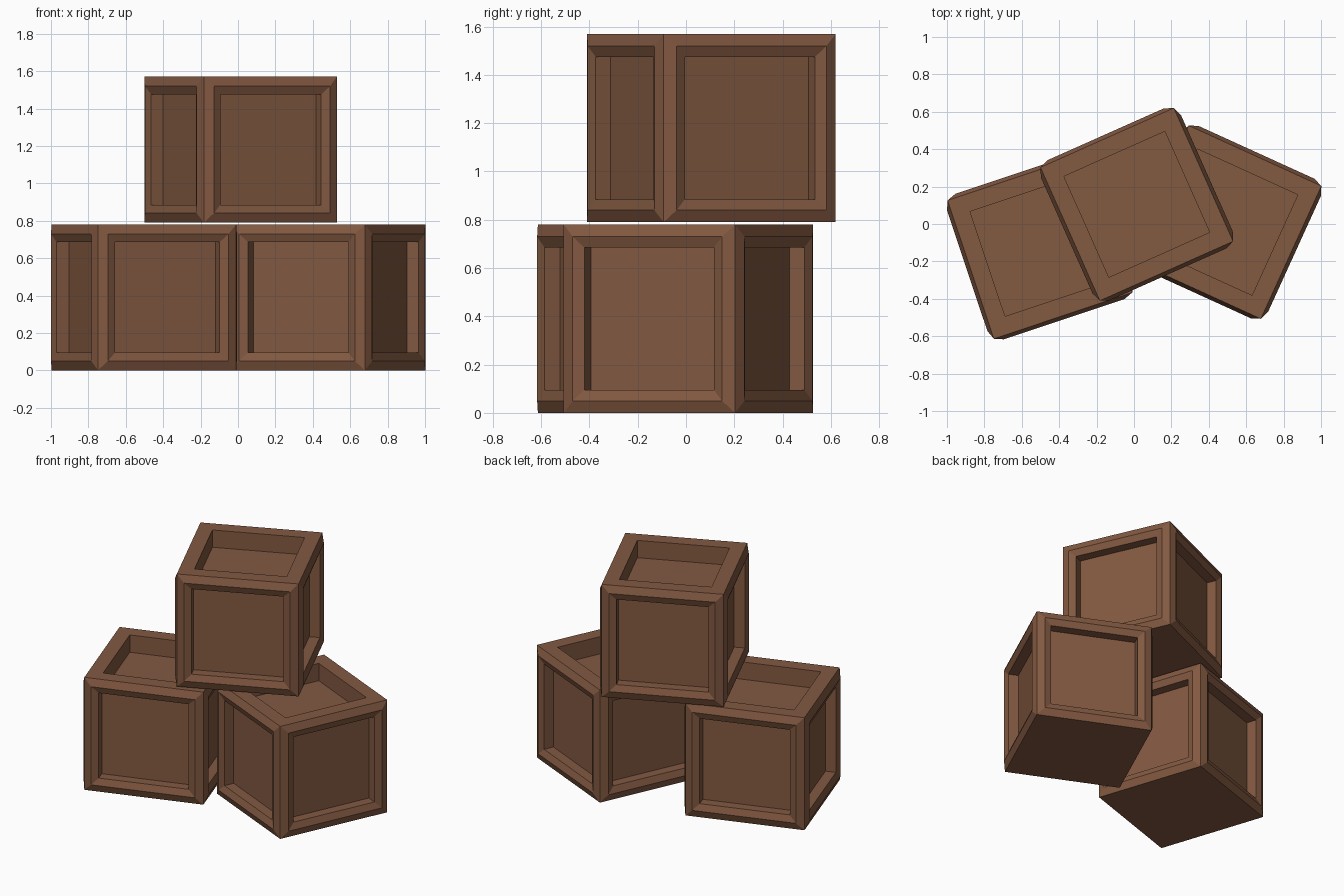
import bpy, bmesh, math
from mathutils import Vector

if "Cube" in bpy.data.objects:
    bpy.data.objects.remove(bpy.data.objects["Cube"])

wood = bpy.data.materials.new("brown_wood")
wood.diffuse_color = (0.225, 0.10, 0.053, 1)
wood.use_nodes = True
wood.node_tree.nodes["Principled BSDF"].inputs["Base Color"].default_value = wood.diffuse_color

H = 0.39  # half the crate size


def loops(bm, axis, u, v, steps):
    """Nested square rings on one side, closed by a panel; steps = (half width, distance out)."""
    prev = None
    for half, out in steps:
        ring = [bm.verts.new(axis * out + u * (a * half) + v * (b * half))
                for a, b in ((-1, -1), (1, -1), (1, 1), (-1, 1))]
        if prev:
            for i in range(4):
                j = (i + 1) % 4
                bm.faces.new((prev[i], prev[j], ring[j], ring[i]))
        prev = ring
    bm.faces.new(prev)


def crate(name, x, y, z, angle):
    bm = bmesh.new()
    up = Vector((0, 0, 1))
    # four sides: bulging frame around a sunken panel
    for i in range(4):
        a = i * math.pi / 2
        n = Vector((round(math.cos(a)), round(math.sin(a)), 0))
        loops(bm, n, up.cross(n), up,
              ((H, H), (0.34, 0.41), (0.295, 0.393), (0.295, 0.325)))
    # top: flat rim around a deep recess; bottom: plain
    ex, ey = Vector((1, 0, 0)), Vector((0, 1, 0))
    loops(bm, up, ex, ey, ((H, H), (0.295, H), (0.295, H - 0.12)))
    loops(bm, -up, ey, ex, ((H, H),))
    bmesh.ops.remove_doubles(bm, verts=bm.verts, dist=0.0005)
    bmesh.ops.recalc_face_normals(bm, faces=bm.faces)
    me = bpy.data.meshes.new(name)
    bm.to_mesh(me)
    bm.free()
    me.materials.append(wood)
    ob = bpy.data.objects.new(name, me)
    ob.location = (x, y, z + H)
    ob.rotation_euler.z = math.radians(angle)
    bpy.context.collection.objects.link(ob)


crate("left_crate", -0.503, -0.12, 0.0, 18.5)
crate("right_crate", 0.485, 0.01, 0.0, -24.5)
crate("top_crate", 0.015, 0.105, 0.79, 24)
